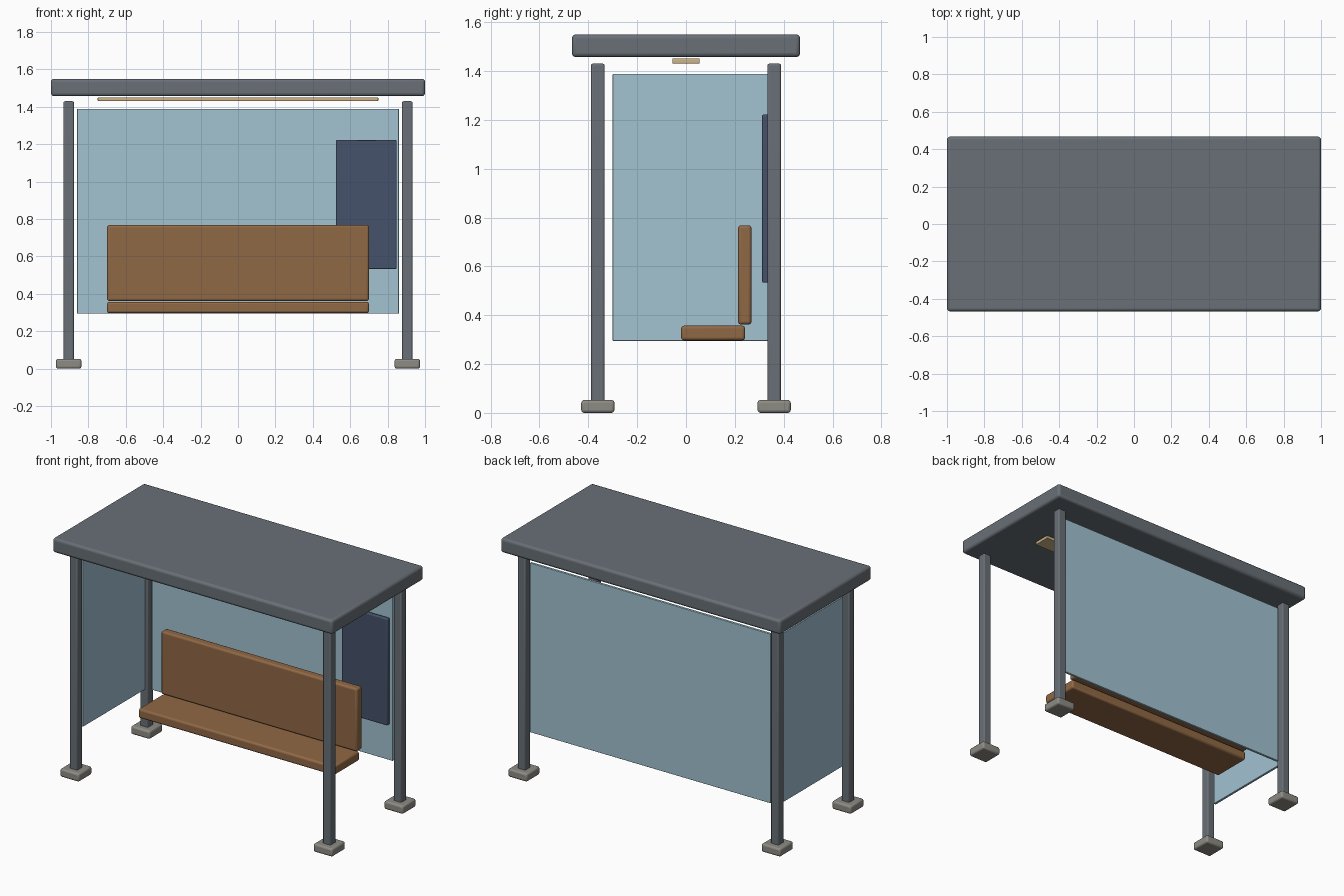
import bpy, math

if "Cube" in bpy.data.objects:
    bpy.data.objects.remove(bpy.data.objects["Cube"])


def material(name, rgb):
    m = bpy.data.materials.new(name)
    m.diffuse_color = (*rgb, 1)
    m.use_nodes = True
    m.node_tree.nodes["Principled BSDF"].inputs["Base Color"].default_value = m.diffuse_color
    return m


steel = material("steel", (0.14, 0.16, 0.18))
concrete = material("concrete", (0.27, 0.26, 0.23))
glass = material("glass", (0.36, 0.54, 0.64))
wood = material("wood", (0.28, 0.14, 0.06))
navy = material("navy", (0.06, 0.085, 0.145))
lamp = material("lamp", (0.62, 0.46, 0.24))


def box(name, x, y, z, mat, bevel):
    """Bevelled box spanning the given (min, max) ranges."""
    ranges = (x, y, z)
    bpy.ops.mesh.primitive_cube_add(size=1, location=[(a + b) / 2 for a, b in ranges])
    ob = bpy.context.object
    ob.name = name
    ob.scale = [b - a for a, b in ranges]
    bpy.ops.object.transform_apply(location=False, rotation=False, scale=True)
    ob.data.materials.append(mat)
    if bevel:
        mod = ob.modifiers.new("Bevel", "BEVEL")
        mod.width = bevel
        mod.segments = 3
        bpy.ops.object.shade_smooth_by_angle(angle=math.radians(35))
    return ob


def around(c, half):
    return (c - half, c + half)


# Roof and the light strip hanging under it
box("roof", (-1, 1), (-0.467, 0.467), (1.457, 1.55), steel, 0.016)
box("light_strip", (-0.75, 0.75), (-0.056, 0.056), (1.43, 1.451), lamp, 0.004)

# Four posts with footings
for sx, side in ((-1, "left"), (1, "right")):
    for sy, end in ((-1, "front"), (1, "back")):
        px, py = sx * 0.905, sy * 0.361
        box(f"{end}_{side}_post", around(px, 0.028), around(py, 0.028),
            (0.03, 1.43), steel, 0.008)
        box(f"{end}_{side}_footing", around(px, 0.068), around(py, 0.068),
            (0, 0.053), concrete, 0.012)

# Glass on the back and on the left side only
box("back_glass", (-0.86, 0.86), around(0.358, 0.008), (0.295, 1.388), glass, 0.002)
box("left_glass", around(-0.904, 0.008), (-0.30, 0.345), (0.295, 1.388), glass, 0.002)

# Bench
box("bench_seat", (-0.70, 0.70), (-0.02, 0.242), (0.297, 0.357), wood, 0.012)
box("bench_back", (-0.70, 0.70), (0.213, 0.268), (0.362, 0.768), wood, 0.012)

# Blank notice board
box("notice_board", (0.523, 0.848), (0.312, 0.338), (0.533, 1.222), navy, 0.006)
